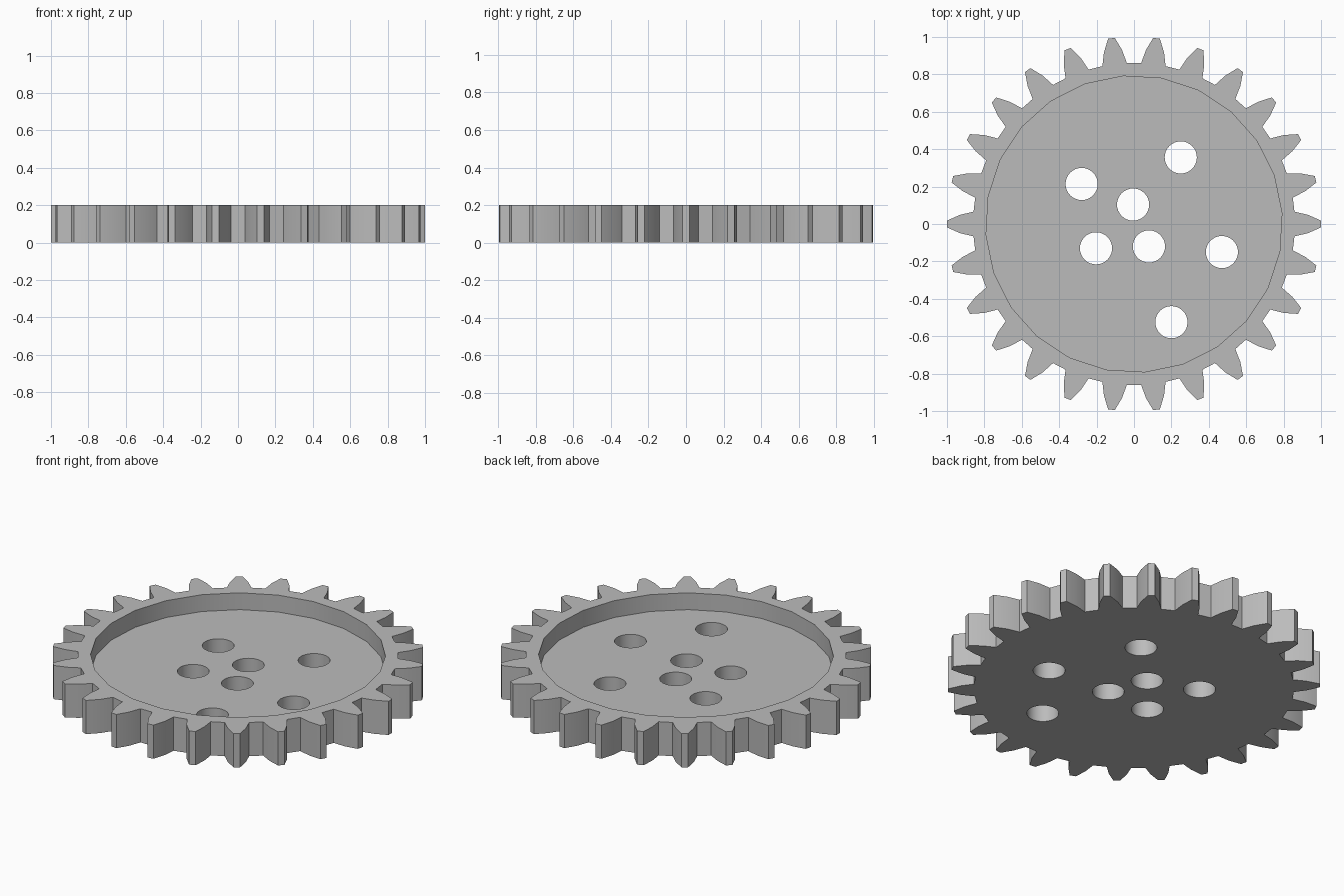
import bpy
import bmesh
from math import sin, cos, radians, tau

TEETH = 26
THICKNESS = 0.2
FLOOR = 0.1
HOLE_RADIUS = 0.086
HOLES = [(0.25, 0.356), (-0.28, 0.214), (-0.005, 0.104), (-0.203, -0.13),
         (0.08, -0.12), (0.47, -0.15), (0.2, -0.525)]

if "Cube" in bpy.data.objects:
    bpy.data.objects.remove(bpy.data.objects["Cube"])


def circle(radius, sides, centre=(0, 0), phase=0):
    return [(centre[0] + radius * cos(phase + tau * i / sides),
             centre[1] + radius * sin(phase + tau * i / sides)) for i in range(sides)]


def prism(name, outline, bottom, top):
    """Extrude a closed 2D outline between two heights."""
    bm = bmesh.new()
    face = bm.faces.new([bm.verts.new((x, y, bottom)) for x, y in outline])
    result = bmesh.ops.extrude_face_region(bm, geom=[face], use_keep_orig=True)
    moved = [v for v in result["geom"] if isinstance(v, bmesh.types.BMVert)]
    bmesh.ops.translate(bm, verts=moved, vec=(0, 0, top - bottom))
    bmesh.ops.recalc_face_normals(bm, faces=bm.faces)
    mesh = bpy.data.meshes.new(name)
    bm.to_mesh(mesh)
    bm.free()
    obj = bpy.data.objects.new(name, mesh)
    bpy.context.collection.objects.link(obj)
    return obj


def cut(target, cutter):
    """Subtract a cutter from the target, then discard it."""
    cutter.hide_render = True
    mod = target.modifiers.new("cut", "BOOLEAN")
    mod.operation = "DIFFERENCE"
    mod.solver = "EXACT"
    mod.object = cutter
    bpy.ops.object.modifier_apply(modifier=mod.name)
    bpy.data.objects.remove(cutter)


# Toothed outline: half a tooth as (distance out, half width), mirrored and repeated
half_tooth = [(0.858, 0.066), (0.93, 0.049), (1.0, 0.018)]
tooth = [(r, -w) for r, w in half_tooth] + [(r, w) for r, w in reversed(half_tooth)]
outline = []
for i in range(TEETH):
    a = tau * i / TEETH
    outline += [(x * cos(a) - y * sin(a), x * sin(a) + y * cos(a)) for x, y in tooth]

gear = prism("gear_wheel", outline, 0, THICKNESS)
bpy.context.view_layer.objects.active = gear
gear.select_set(True)

# Shallow round recess in the upper face
cut(gear, prism("recess_cutter", circle(0.793, 24, phase=radians(4.2)), FLOOR, 0.4))

# Round holes through the web
for centre in HOLES:
    cut(gear, prism("hole_cutter", circle(HOLE_RADIUS, 32, centre), -0.1, 0.4))

# Plain grey finish
grey = bpy.data.materials.new("grey")
grey.use_nodes = True
colour = (0.5, 0.5, 0.5, 1)
grey.diffuse_color = colour
grey.node_tree.nodes["Principled BSDF"].inputs["Base Color"].default_value = colour
gear.data.materials.clear()
gear.data.materials.append(grey)

bpy.ops.object.shade_smooth_by_angle(angle=radians(30))
